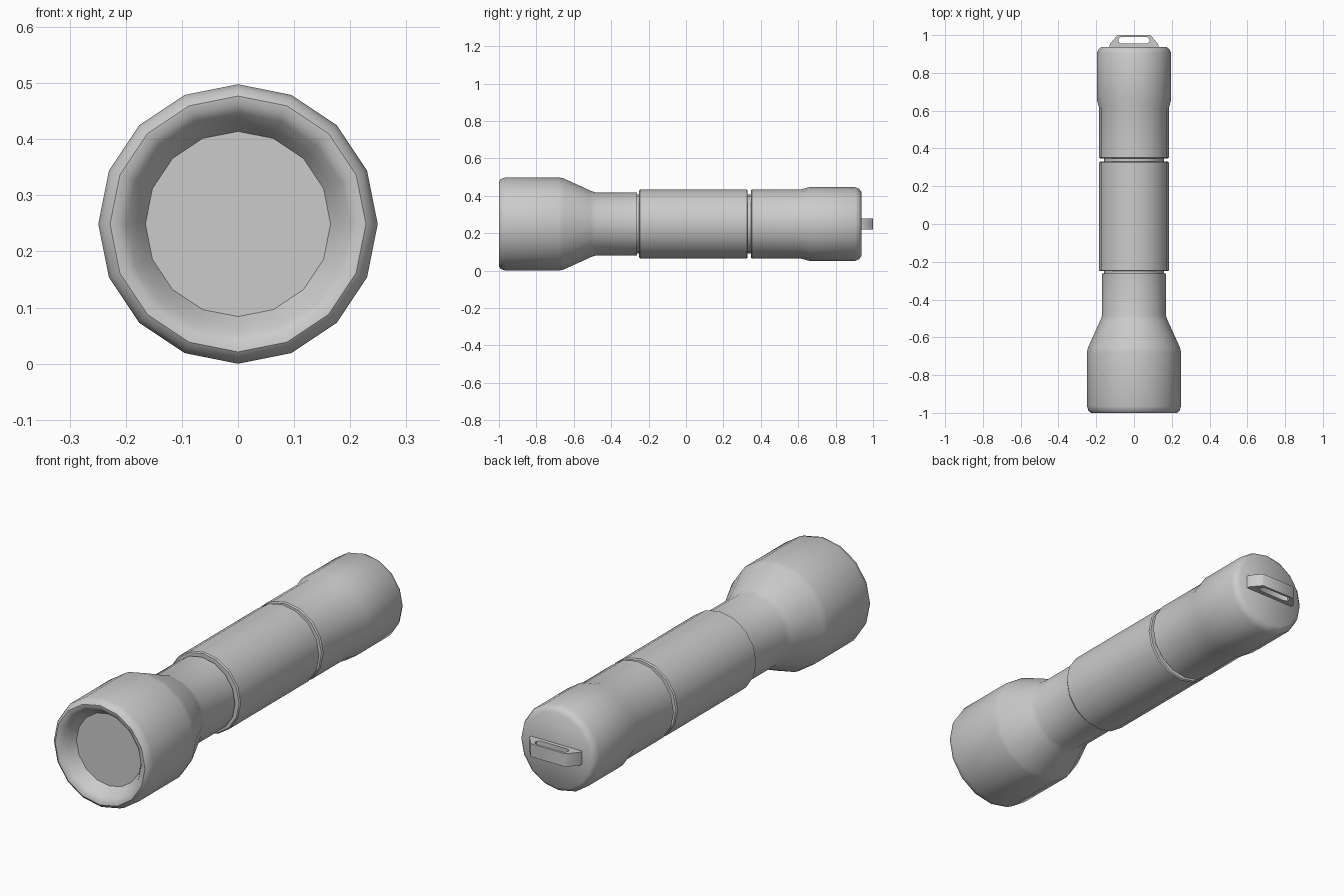
import bpy
import bmesh
import math

cube = bpy.data.objects.get("Cube")
if cube:
    bpy.data.objects.remove(cube, do_unlink=True)

AXIS_Z = 0.249
SIDES = 16

# Single grey finish
grey = bpy.data.materials.new("plain_grey")
grey.use_nodes = True
colour = (0.6, 0.6, 0.6, 1)
grey.diffuse_color = colour
grey.node_tree.nodes["Principled BSDF"].inputs["Base Color"].default_value = colour


def finish(name, bm, angle=40):
    bmesh.ops.recalc_face_normals(bm, faces=bm.faces)
    mesh = bpy.data.meshes.new(name)
    bm.to_mesh(mesh)
    bm.free()
    mesh.materials.append(grey)
    obj = bpy.data.objects.new(name, mesh)
    bpy.context.collection.objects.link(obj)
    bpy.ops.object.select_all(action='DESELECT')
    obj.select_set(True)
    bpy.context.view_layer.objects.active = obj
    bpy.ops.object.shade_smooth_by_angle(angle=math.radians(angle))
    return obj


def bridge(bm, a, b):
    n = len(a)
    for i in range(n):
        j = (i + 1) % n
        bm.faces.new((a[i], a[j], b[j], b[i]))


def lathe(name, profile, cap_start=True, cap_end=True):
    """Turn (radius, y) points around the long axis."""
    bm = bmesh.new()
    rings = []
    for r, y in profile:
        turn = [2 * math.pi * i / SIDES for i in range(SIDES)]
        rings.append([bm.verts.new((r * math.cos(t), y, AXIS_Z + r * math.sin(t)))
                      for t in turn])
    for a, b in zip(rings, rings[1:]):
        bridge(bm, a, b)
    if cap_start:
        bm.faces.new(rings[0])
    if cap_end:
        bm.faces.new(rings[-1])
    return finish(name, bm)


# Flared head with a rounded, dished rim
lathe("head", [(0.165, -0.935), (0.18, -0.96), (0.198, -0.985), (0.213, -0.998),
               (0.228, -1.0), (0.241, -0.99), (0.249, -0.965), (0.249, -0.68),
               (0.244, -0.655), (0.178, -0.51), (0.169, -0.485), (0.169, -0.262)],
      cap_start=False)

# Flat lens recessed inside the rim
lathe("lens", [(0.166, -0.935), (0.166, -0.93)])

# Narrow core showing in the two joint grooves
lathe("inner_core", [(0.158, -0.3), (0.158, 0.4)])

# Main grip
lathe("grip", [(0.180, -0.25), (0.185, -0.245), (0.185, 0.325), (0.180, 0.33)])

# Tail section, slightly thicker towards the rounded end
lathe("tail_cap", [(0.180, 0.348), (0.185, 0.353), (0.185, 0.615), (0.197, 0.66),
                   (0.197, 0.905), (0.188, 0.925), (0.172, 0.938)])

# Lanyard loop: a tapered frame with a rounded slot
half_outer = [(0.13, 0.93), (0.128, 0.952), (0.092, 0.995), (0.085, 1.0)]
half_inner = [(0.07, 0.956), (0.082, 0.965), (0.082, 0.978), (0.072, 0.989)]


def loop_ring(bm, half, z):
    outline = half + [(-x, y) for x, y in reversed(half)]
    return [bm.verts.new((x, y, z)) for x, y in outline]


bm = bmesh.new()
low, high = AXIS_Z - 0.03, AXIS_Z + 0.03
outer_low, outer_high = (loop_ring(bm, half_outer, z) for z in (low, high))
inner_low, inner_high = (loop_ring(bm, half_inner, z) for z in (low, high))
for a, b in ((outer_low, outer_high), (outer_high, inner_high),
             (inner_high, inner_low), (inner_low, outer_low)):
    bridge(bm, a, b)
finish("lanyard_loop", bm)
